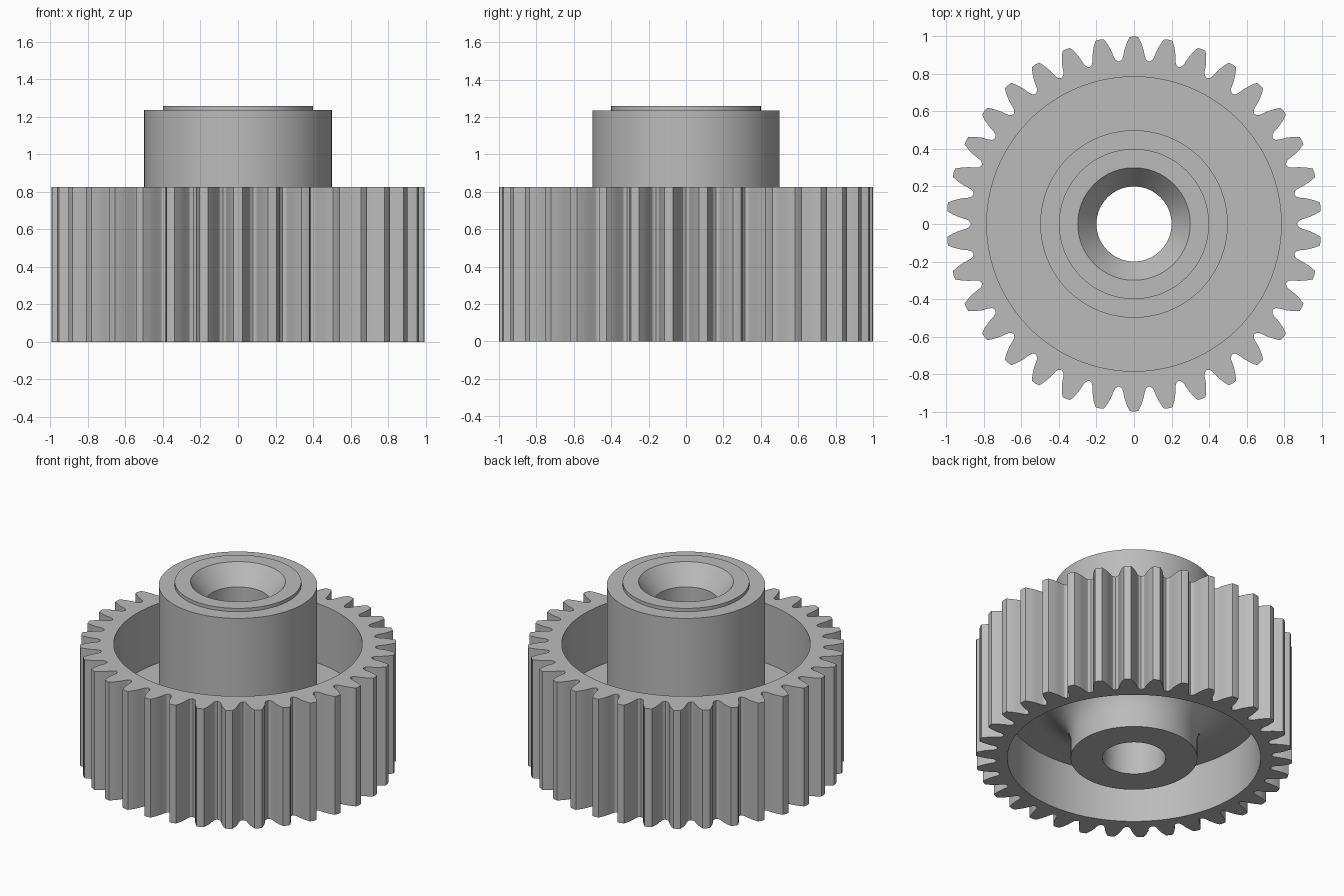
import bpy, bmesh, math

cube = bpy.data.objects.get("Cube")
if cube:
    bpy.data.objects.remove(cube, do_unlink=True)

TEETH = 34
WIDTH = 0.825      # height of the toothed rim
RIM_TOP, RIM_BOTTOM = 0.785, 0.80
HUB, COLLAR, BORE = 0.5, 0.4, 0.2

# One colour for the whole gear
grey = bpy.data.materials.new("plain grey")
grey.use_nodes = True
colour = (0.5, 0.5, 0.5, 1)
grey.diffuse_color = colour
grey.node_tree.nodes["Principled BSDF"].inputs["Base Color"].default_value = colour

# Half tooth: (radius, half width) from the root to the tip
half = [(0.873, 0.073), (0.88, 0.064), (0.895, 0.058), (0.93, 0.051),
        (0.965, 0.039), (0.998, 0.023)]
tooth = [(0.87, -math.pi / TEETH)]
tooth += [(r, -w / r) for r, w in half]
tooth += [(1.0, 0.0)]
tooth += [(r, w / r) for r, w in reversed(half)]

outline = []
for i in range(TEETH):
    centre = math.pi / 2 + 2 * math.pi * i / TEETH
    outline += [(r, centre + a) for r, a in tooth]

# Fillet between the lower hub and the web
fillet = 0.22
flare = []
for i in range(9):
    t = math.pi / 2 * i / 8
    flare.append((COLLAR + fillet * (1 - math.cos(t)),
                  0.13 + fillet * math.sin(t)))

# Closed section; a radius of None follows the tooth outline
section = [(None, 0), (None, WIDTH),
           (RIM_TOP, WIDTH), (RIM_TOP, 0.41),          # upper recess
           (HUB, 0.41), (HUB, 1.235),                  # hub
           (COLLAR, 1.235), (COLLAR, 1.258),           # raised collar
           (0.3, 1.258), (BORE, 1.128), (BORE, 0),     # countersunk bore
           (COLLAR, 0)]
section += flare                                       # lower hub and web
section += [(RIM_BOTTOM, 0.35), (RIM_BOTTOM, 0)]       # lower recess

bm = bmesh.new()
rings = []
for radius, z in section:
    rings.append([bm.verts.new(((radius or r) * math.cos(a),
                                (radius or r) * math.sin(a), z))
                  for r, a in outline])
count = len(outline)
for k, lower in enumerate(rings):
    upper = rings[(k + 1) % len(rings)]
    for i in range(count):
        j = (i + 1) % count
        bm.faces.new((lower[i], lower[j], upper[j], upper[i]))
bmesh.ops.recalc_face_normals(bm, faces=bm.faces)

mesh = bpy.data.meshes.new("gear_body")
bm.to_mesh(mesh)
bm.free()
mesh.materials.append(grey)
gear = bpy.data.objects.new("gear_body", mesh)
bpy.context.collection.objects.link(gear)

# Smooth round walls, crisp rims
bpy.ops.object.select_all(action='DESELECT')
gear.select_set(True)
bpy.context.view_layer.objects.active = gear
bpy.ops.object.shade_smooth_by_angle(angle=math.radians(25))
